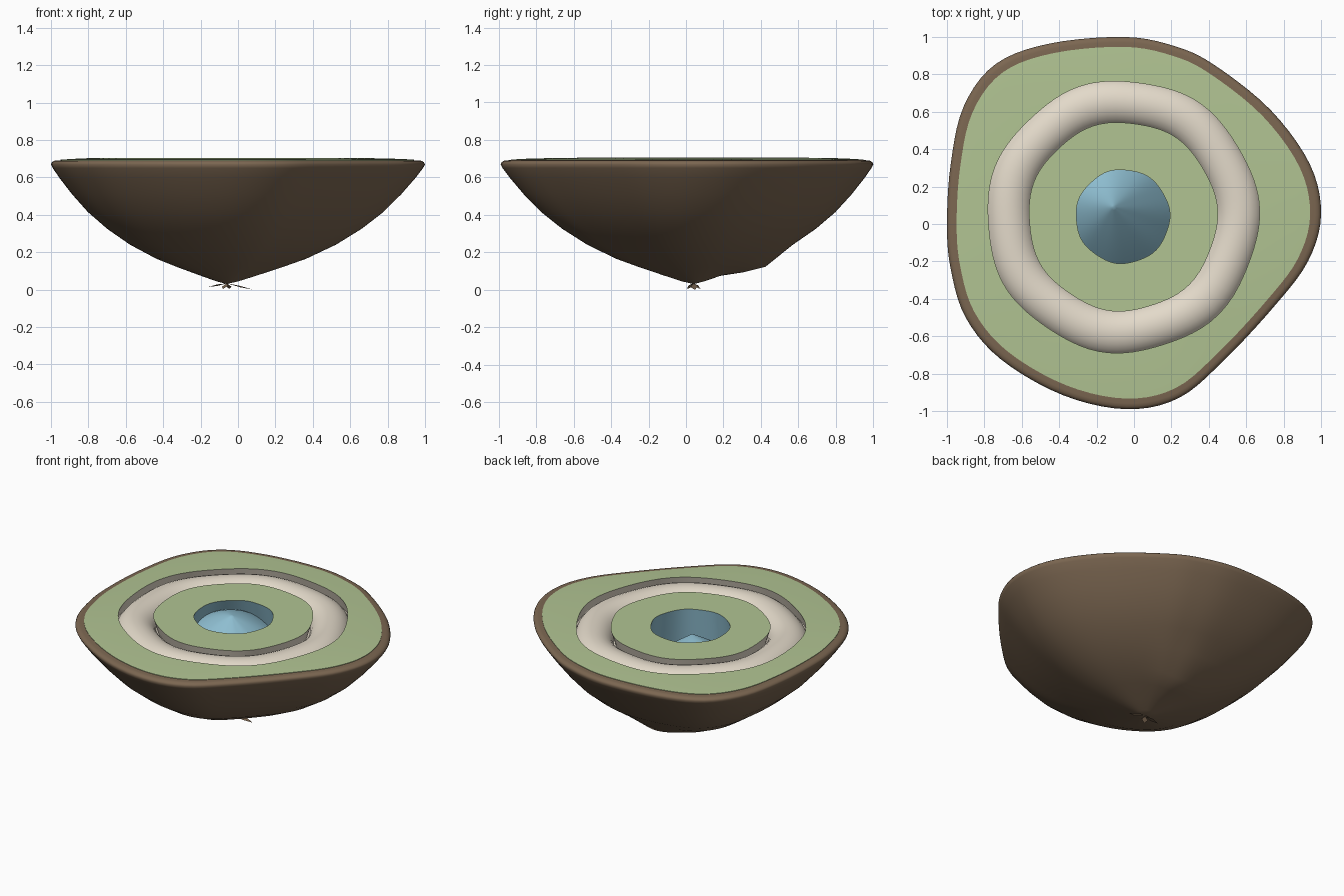
import bpy, bmesh, math
from mathutils import Vector

if "Cube" in bpy.data.objects:
    bpy.data.objects.remove(bpy.data.objects["Cube"])


def material(name, rgb):
    m = bpy.data.materials.new(name)
    m.use_nodes = True
    m.diffuse_color = (*rgb, 1)
    m.node_tree.nodes["Principled BSDF"].inputs["Base Color"].default_value = (*rgb, 1)
    return m


brown = material("earth brown", (0.2, 0.135, 0.083))
green = material("grass green", (0.44, 0.55, 0.29))
cream = material("sand cream", (0.77, 0.7, 0.59))
blue = material("water blue", (0.27, 0.51, 0.63))

CENTRE = Vector((-0.06, 0.04))
OUTLINE = [(1, .05), (.94, .32), (.73, .61), (.43, .85), (.22, .95), (-.05, 1),
           (-.45, .965), (-.74, .855), (-.91, .63), (-.98, .32), (-1, 0), (-.98, -.24),
           (-.9, -.5), (-.71, -.725), (-.38, -.915), (-.04, -.99), (.24, -.93),
           (.48, -.73), (.75, -.44), (.93, -.2)]


def smooth_loop(points, steps):
    """Closed Catmull-Rom loop through the points."""
    pts, out = [Vector(p) for p in points], []
    n = len(pts)
    for i in range(n):
        a, b, c, d = (pts[(i + k) % n] for k in (-1, 0, 1, 2))
        for s in range(steps):
            t = s / steps
            out.append(0.5 * (2 * b + (c - a) * t + (2 * a - 5 * b + 4 * c - d) * t * t
                              + (3 * b - a - 3 * c + d) * t ** 3))
    return out


RIM = [p - CENTRE for p in smooth_loop(OUTLINE, 5)]


def scaled(t, z):
    """Ring that follows the shore; a lump hangs under the back."""
    ring = []
    for p in RIM:
        off = math.atan2(p.y, p.x) - math.pi / 2
        lump = 0.05 * math.exp(-(off / 0.5) ** 2 - ((t - 0.36) / 0.1) ** 2)
        ring.append((*(CENTRE + p * t), z - lump * (z < 0.6)))
    return ring


def round_ring(r, z, tilt=0, shift=0):
    """Uneven circle; it can sink to the front left and slide to the back right."""
    ring = []
    for p in RIM:
        d = p.normalized()
        k = r * (1 + 0.01 * math.sin(7 * math.atan2(d.y, d.x) + 1))
        xy = CENTRE + d * k + Vector((-shift, shift))
        ring.append((*xy, z - tilt * (1 + (d.x - d.y) * 0.7) / 2))
    return ring


def loft(name, rings, mat, tip=None, smooth=45):
    """Skin from the outer ring to the inner one, with an optional closing point."""
    bm = bmesh.new()
    loops = [[bm.verts.new(p) for p in ring] for ring in rings]
    n = len(RIM)
    for a, b in zip(loops, loops[1:]):
        for i in range(n):
            j = (i + 1) % n
            bm.faces.new((a[i], a[j], b[j], b[i]))
    if tip:
        end = bm.verts.new(tip)
        for i in range(n):
            bm.faces.new((loops[-1][i], loops[-1][(i + 1) % n], end))
    return finish(name, bm, mat, smooth)


def finish(name, bm, mat, smooth=45):
    mesh = bpy.data.meshes.new(name)
    bm.to_mesh(mesh)
    bm.free()
    mesh.materials.append(mat)
    ob = bpy.data.objects.new(name, mesh)
    bpy.context.collection.objects.link(ob)
    bpy.ops.object.select_all(action="DESELECT")
    bpy.context.view_layer.objects.active = ob
    ob.select_set(True)
    bpy.ops.object.shade_smooth_by_angle(angle=math.radians(smooth))
    return ob


# Earth bowl with its rounded rim, from the rim down to the pointed base
earth = [(.94, .692), (.97, .691), (.985, .688), (.995, .68), (1, .67), (.99, .65),
         (.95, .595), (.88, .51), (.79, .415), (.68, .325), (.55, .24), (.4, .165),
         (.28, .12), (.15, .075), (.06, .045)]
bowl = loft("earth_bowl", [scaled(t, z) for t, z in earth], brown, (*CENTRE, .03), 80)
bowl.data.flip_normals()

# Grass: an outer shore and an inner island
loft("outer_grass", [scaled(.945, .688), scaled(.945, .695), scaled(.88, .699),
                     round_ring(.725, .704)], green)
loft("inner_grass", [round_ring(.505, .704), round_ring(.25, .704)], green)

# Sandy ring: a rounded bank lying in a channel with undercut sides
bank = [round_ring(.725, .704), round_ring(.75, .62)]
for i in range(1, 12):
    a = math.pi * i / 12
    bank.append(round_ring(.615 + .13 * math.cos(a), .59 + .115 * math.sin(a)))
bank += [round_ring(.48, .62), round_ring(.505, .704)]
loft("sand_ring", bank, cream)

# Sunken pool: an undercut shore around a mound that falls away to the front left
pool = [round_ring(.25, .704), round_ring(.28, .63, .27)]
for k in (.85, .7, .55, .4, .25, .12, .05):
    pool.append(round_ring(.28 * k, .68 - .05 * k * k, .27 * k, .05 * (1 - k)))
loft("pool", pool, blue, (CENTRE.x - .05, CENTRE.y + .05, .68), 60)

# Thin crossed root blades under the tip
for k, (ang, length, drop) in enumerate([(.06, .14, .034), (3.1, .1, .02),
                                         (1.2, .04, .03), (4.2, .04, .03)]):
    bm = bmesh.new()
    d = Vector((math.cos(ang), math.sin(ang)))
    s = Vector((-d.y, d.x)) * 0.02
    mid = CENTRE + d * length * 0.5
    pts = [(CENTRE, .034), (mid + s, .038 - drop * .5), (CENTRE + d * length, .034 - drop),
           (mid - s, .03 - drop * .5)]
    bm.faces.new([bm.verts.new((*p, z)) for p, z in pts])
    finish("root_blade_%d" % (k + 1), bm, brown)
